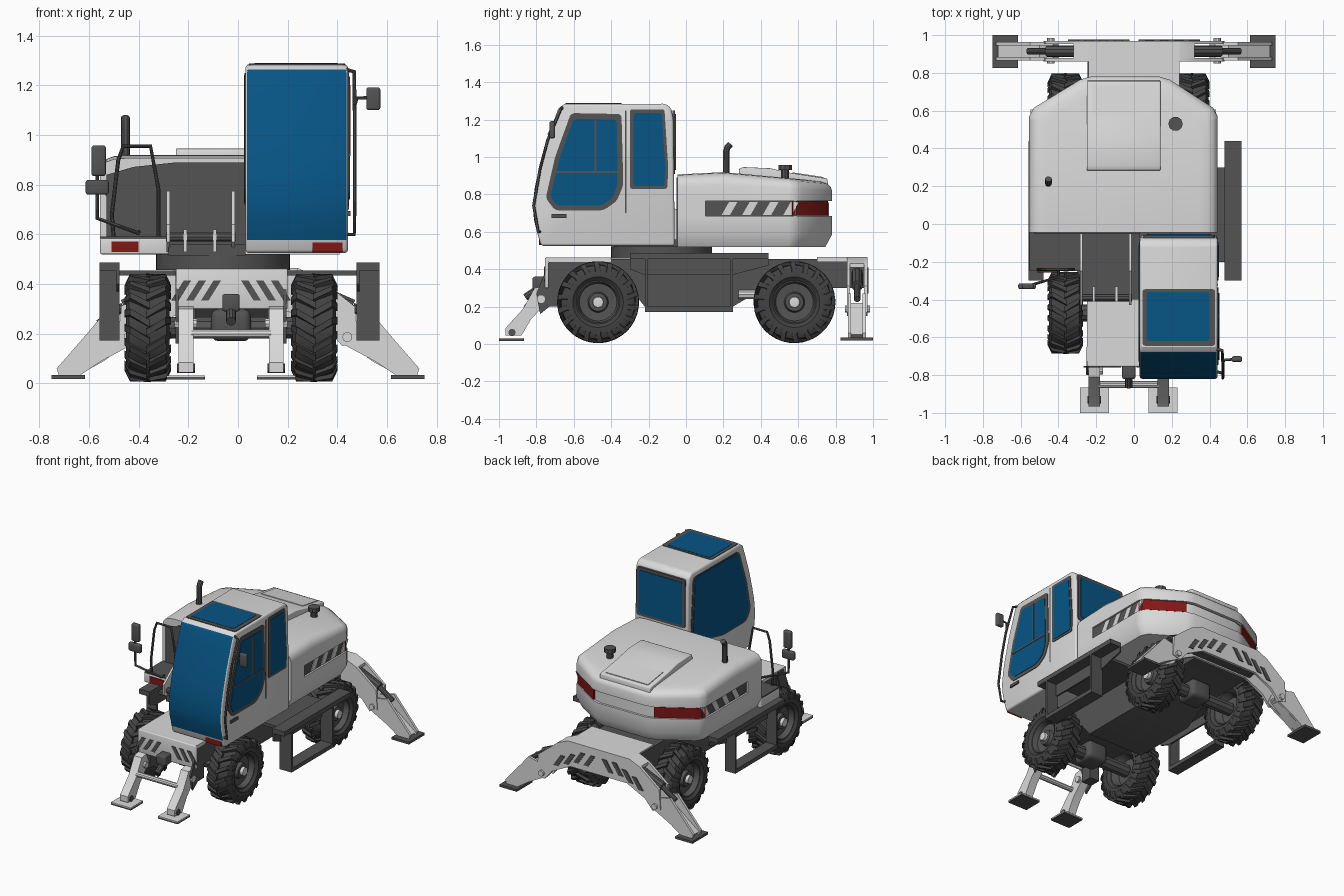
import bpy, bmesh, math
from mathutils import Vector, Matrix

if "Cube" in bpy.data.objects:
    bpy.data.objects.remove(bpy.data.objects["Cube"])

def material(name, c):
    m = bpy.data.materials.new(name); m.diffuse_color = (*c, 1); return m
WHITE = material("light grey paint", (.70, .70, .70))
DARK = material("dark grey", (.088, .088, .088))
TYRE = material("tyre grey", (.055, .055, .055))
BLUE = material("blue glass", (.002, .09, .235))
RED = material("red lamp", (.22, .008, .008))

def finish(name, bm, *mats):
    bmesh.ops.recalc_face_normals(bm, faces=bm.faces)
    me = bpy.data.meshes.new(name); bm.to_mesh(me); bm.free()
    for m in mats: me.materials.append(m)
    ob = bpy.data.objects.new(name, me); bpy.context.collection.objects.link(ob)
    return ob

def prism_bm(pts, axis, a, b, r=0, bev=0):
    put = {'x': lambda p, t: (t, p[0], p[1]), 'y': lambda p, t: (p[0], t, p[1]), 'z': lambda p, t: (p[0], p[1], t)}[axis]
    bm = bmesh.new()
    f = bm.faces.new([bm.verts.new(put(p, a)) for p in pts])
    if r: bmesh.ops.bevel(bm, geom=bm.verts[:], offset=r, segments=4, affect='VERTICES', profile=.5)
    ext = bmesh.ops.extrude_face_region(bm, geom=bm.faces[:])
    d = Vector(put((0, 0), b - a))
    bmesh.ops.translate(bm, verts=[v for v in ext['geom'] if isinstance(v, bmesh.types.BMVert)], vec=d)
    bmesh.ops.recalc_face_normals(bm, faces=bm.faces)
    if bev:
        es = [e for e in bm.edges if len(e.link_faces) == 2 and e.calc_face_angle() > .6]
        bmesh.ops.bevel(bm, geom=es, offset=bev, segments=3, affect='EDGES', profile=.5, clamp_overlap=True)
    return bm

def prism(name, pts, axis, a, b, mat, r=0, bev=0):
    return finish(name, prism_bm(pts, axis, a, b, r, bev), mat)

def box(name, x0, x1, y0, y1, z0, z1, mat, bev=0):
    return prism(name, [(x0, y0), (x1, y0), (x1, y1), (x0, y1)], 'z', z0, z1, mat, 0, bev)

def tube(name, pts, rad, mat, res=3):
    cu = bpy.data.curves.new(name, 'CURVE'); cu.dimensions = '3D'
    cu.bevel_depth = rad; cu.bevel_resolution = res; cu.use_fill_caps = True
    s = cu.splines.new('POLY'); s.points.add(len(pts) - 1)
    for p, q in zip(s.points, pts): p.co = (*q, 1)
    tmp = bpy.data.objects.new(name, cu); bpy.context.collection.objects.link(tmp)
    me = bpy.data.meshes.new_from_object(tmp); bpy.data.objects.remove(tmp)
    me.materials.clear(); me.materials.append(mat)
    ob = bpy.data.objects.new(name, me); bpy.context.collection.objects.link(ob)

def lathe(bm, prof, n=40):
    rows = [[bm.verts.new((x, -r * math.cos(t), r * math.sin(t))) for x, r in prof]
            for t in (2 * math.pi * i / n for i in range(n))]
    for i in range(n):
        p, q = rows[i], rows[(i + 1) % n]
        for k in range(len(prof) - 1): bm.faces.new((p[k], p[k + 1], q[k + 1], q[k]))
    bmesh.ops.remove_doubles(bm, verts=bm.verts[:], dist=1e-5)

# ---- wheels: lathed tyre with chevron lugs, dished rim, light hub
bm = bmesh.new()
lathe(bm, [(-.07, .115), (-.088, .135), (-.088, .175), (-.075, .197), (0, .203), (.075, .197), (.088, .175), (.088, .135), (.07, .115)])
for s in (-1, 1):
    for i in range(18):
        a0 = 2 * math.pi * (i + (.5 if s > 0 else 0)) / 18
        rows = []
        for x, da, rt, rb in ((-.006, 0, .219, .195), (.072, .22, .217, .185), (.094, .26, .172, .16)):
            rows.append([bm.verts.new((s * x, -r * math.cos(a0 + da + w), r * math.sin(a0 + da + w)))
                         for r, w in ((rb, 0), (rt, .02), (rt, .15), (rb, .17))])
        for p, q in zip(rows, rows[1:]):
            for k in range(4): bm.faces.new((p[k], p[(k + 1) % 4], q[(k + 1) % 4], q[k]))
        bm.faces.new(rows[0]); bm.faces.new(rows[-1])
tyre = finish("tyre", bm, TYRE)
bm = bmesh.new()
lathe(bm, [(.07, .122), (.072, .11), (.035, .10), (.03, .055), (.055, .048), (.06, 0), (-.02, 0), (-.02, .09), (-.07, .11), (-.07, .122)])
rim = finish("rim", bm, DARK)
bm = bmesh.new()
lathe(bm, [(.05, .03), (.078, .028), (.082, 0)], 20)
hub = finish("hub", bm, WHITE)
CX = -.028
first = True
for y in (-.47, .58):
    for s in (-1, 1):
        for part in (tyre, rim, hub):
            ob = part if first else part.copy()
            if not first: bpy.context.collection.objects.link(ob)
            ob.location = (CX + s * .335, y, .224)
            ob.rotation_euler.z = math.pi if s < 0 and part is not tyre else 0
        first = False
    tube("axle", [(CX - .3, y, .224), (CX + .3, y, .224)], .045, DARK)
    box("axle_housing", CX - .08, CX + .08, y - .08, y + .08, .17, .3, DARK, .03)

# ---- undercarriage
prism("chassis", [(-.72, .455), (.9, .455), (.9, .30), (.42, .30), (.25, .2), (-.22, .2), (-.3, .30), (-.72, .30)], 'x', -.245, .195, DARK)
box("front_deck", -.25, .2, -.745, -.4, .44, .462, WHITE)
box("front_panel", -.25, .2, -.755, -.735, .30, .462, WHITE, .006)
box("rear_deck", -.24, .24, .70, .97, .44, .465, WHITE)
tube("steering_drum", [(.2, .28, .265), (.2, .37, .265)], .025, WHITE)
for s in (-1, 1):  # hazard stripes on front panel and rear beam
    for i in range(3):
        x = .04 + i * .06
        prism("front_stripe", [(CX + s * x, .415), (CX + s * (x + .03), .415), (CX + s * (x + .08), .335), (CX + s * (x + .05), .335)], 'y', -.759, -.753, DARK)
    for i in range(4):
        x = .025 + i * .078
        z = .41 - max(0, i - 1) * .03
        prism("rear_stripe", [(s * x, z), (s * (x + .036), z), (s * (x + .09), z - .08), (s * (x + .054), z - .08)], 'y', .968, .976, DARK)
    # side steps
    w = .57 if s > 0 else .558
    x0, x1 = sorted((s * .478, s * w))
    box("step_ledge", x0, x1, -.30, .44, .455, .488, DARK)
    prism("step_skirt", [(-.30, .455), (-.30, .40), (-.22, .37), (.25, .37), (.44, .42), (.44, .455)], 'x', s * .478, s * .49, DARK)
    box("step_tread", x0, x1, -.22, .25, .172, .2, DARK)
    for y in (-.22, .235): box("step_end", x0, x1, y, y + .015, .19, .46, DARK)
    box("step_bracket", *sorted((s * .18, s * .48)), -.2, .3, .435, .455, DARK)
    # front stabiliser legs
    fx = CX + s * .182
    box("front_pivot_plate", fx - .038, fx + .038, -.73, -.65, .2, .45, DARK)
    prism("front_side_arm", [(-.65, .455), (-.725, .455), (-.80, .27), (-.78, .16), (-.73, .2)], 'x', fx + s * .03, fx + s * .042, DARK)
    prism("front_leg", [(-.73, .24), (-.76, .31), (-.81, .30), (-.87, .19), (-.965, .085), (-.965, .045), (-.88, .045), (-.83, .13)], 'x', fx - .03, fx + .03, WHITE)
    tube("front_leg_pin", [(fx - .045, -.775, .24), (fx + .045, -.775, .24)], .022, WHITE)
    tube("front_foot_pin", [(fx - .036, -.93, .062), (fx + .036, -.93, .062)], .02, DARK)
    box("front_foot", fx - .077, fx + .077, -1, -.865, .026, .033, WHITE)
    box("front_foot_sole", fx - .077, fx + .077, -1, -.865, .016, .026, DARK)
    # rear outriggers
    for y in (.865, .945):
        prism("rear_leg_plate", [(s * .40, .17), (s * .43, .24), (s * .55, .27), (s * .60, .21), (s * .73, .06), (s * .72, .03), (s * .64, .03), (s * .55, .09)], 'y', y, y + .018, WHITE)
    prism("rear_leg_web", [(s * .42, .18), (s * .5, .22), (s * .72, .05), (s * .64, .035), (s * .54, .09)], 'y', .88, .95, WHITE)
    tube("rear_leg_pin", [(s * .44, .85, .187), (s * .44, .985, .187)], .02, WHITE)
    tube("rear_ram", [(s * .3, .915, .38), (s * .46, .915, .31)], .03, DARK)
    tube("rear_ram_rod", [(s * .46, .915, .31), (s * .56, .915, .24)], .018, DARK)
    box("rear_foot", *sorted((s * .615, s * .75)), .825, 1, .018, .034, DARK)
tube("front_cross_tube", [(CX - .16, -.85, .2), (CX + .16, -.85, .2)], .018, WHITE)
tube("hitch_rod", [(CX, -.74, .33), (CX, -.86, .25)], .02, DARK)
box("hitch_block", CX - .035, CX + .035, -.82, -.74, .29, .36, DARK, .01)
half = [(.24, .465), (.32, .43), (.47, .31), (.48, .17), (.42, .15), (.36, .22), (.22, .29)]
loop = half + [(-x, z) for x, z in half[::-1]]
prism("rear_beam_back", loop, 'y', .952, .97, WHITE)
prism("rear_beam_front", loop, 'y', .86, .878, WHITE)
prism("rear_beam_top", [(-.32, .43), (-.24, .465), (.24, .465), (.32, .43), (.32, .41), (-.32, .41)], 'y', .86, .97, WHITE)
box("rear_beam_core", -.24, .24, .87, .96, .3, .45, DARK)
bm = bmesh.new()
lathe(bm, [(0, 0), (0, .27), (.065, .27), (.065, 0)], 48)
ring = finish("slew_ring", bm, DARK)
ring.matrix_world = Matrix.Translation((-.06, -.13, .457)) @ Matrix.Rotation(-math.pi / 2, 4, 'Y')

# ---- upper body: lofted outline, softened rear corners, recessed band
def outline(d):
    c = [(-.555 + d, -.045), (.443 - d, -.045), (.443 - d, .60 - d * .4), (.165 - d * .4, .78 - d), (-.26 + d * .4, .78 - d), (-.555 + d, .60 - d * .4)]
    c = [Vector(p) for p in c]
    out = c[:2]
    for k in range(2, 6):
        for n in (c[k - 1], c[(k + 1) % 6]): out.append(c[k] + (n - c[k]).normalized() * .03)
    return [tuple(p) for p in out]

def loft(name, levels, mat):
    bm = bmesh.new()
    rings = [[bm.verts.new((x, y, z)) for x, y in outline(d)] for z, d in levels]
    n = len(rings[0])
    for p, q in zip(rings, rings[1:]):
        for k in range(n): bm.faces.new((p[k], p[(k + 1) % n], q[(k + 1) % n], q[k]))
    bm.faces.new(rings[0]); bm.faces.new(rings[-1])
    for y in (.2, .55):
        bmesh.ops.bisect_plane(bm, geom=bm.verts[:] + bm.edges[:] + bm.faces[:], plane_co=(0, y, 0), plane_no=(0, 1, 0))
    for v in bm.verts:  # crown the roof
        y = v.co.y
        if v.co.z > .78: v.co.z += (v.co.z - .765) / .14 * (.012 - .09 * max(0, y - .2) - .05 * max(0, .2 - y))
    return finish(name, bm, mat)
loft("lower_body", [(.52, .035), (.585, 0), (.685, 0)], WHITE)
loft("body_band", [(.68, .015), (.757, .015)], WHITE)
loft("body_band_gap", [(.75, .02), (.77, .02)], DARK)
loft("upper_body", [(.765, 0), (.845, 0), (.872, .007), (.892, .025), (.903, .055), (.907, .10)], WHITE)
box("body_front_band", -.555, .443, -.045, .105, .68, .77, WHITE)
o, i = outline(.004), outline(.025)
for k in (2, 7): prism("tail_lamp", o[k:k + 3] + i[k:k + 3][::-1], 'z', .688, .762, RED)
for side, x0, x1 in ((1, .42, .431), (-1, -.543, -.532)):
    box("side_grille", x0, x1, .1, .59, .684, .767, DARK)
    for k in range(4):
        y = .19 + k * .11
        prism("side_stripe", [(y, .69), (y + .045, .69), (y + .085, .76), (y + .04, .76)], 'x', x0 + side * .004, x1 + side * .004, WHITE)
prism("front_bulkhead", [(-.53, .53), (.03, .53), (.03, .89), (-.25, .89), (-.42, .872), (-.53, .84)], 'y', -.052, -.04, DARK)
prism("engine_lid", [(.28, .89), (.285, .94), (.31, .946), (.45, .94), (.56, .915), (.755, .885), (.76, .85)], 'x', -.25, .14, WHITE, bev=.006)
prism("lid_panel", [(.57, .905), (.57, .918), (.735, .893), (.735, .88)], 'x', -.22, .105, WHITE)
tube("exhaust", [(-.453, .215, .88), (-.453, .215, 1.03), (-.453, .222, 1.052), (-.453, .238, 1.07)], .018, DARK)
tube("air_intake_stem", [(.22, .53, .87), (.22, .53, .935)], .022, DARK)
tube("air_intake_cap", [(.22, .53, .93), (.22, .53, .958)], .038, DARK)

# ---- left platform, boom bracket
box("left_platform", -.555, -.28, -.25, -.04, .52, .585, WHITE, .006)
box("left_platform_top", -.553, -.28, -.25, -.045, .583, .592, DARK)
box("boom_floor", -.28, .03, -.40, -.04, .515, .56, DARK)
box("left_front_lamp", -.51, -.4, -.256, -.248, .53, .572, RED)
for x in (-.287, -.027):
    prism("boom_bracket", [(-.05, .53), (-.37, .53), (-.43, .57), (-.43, .64), (-.25, .775), (-.17, .775), (-.05, .72)], 'x', x, x + .014, WHITE)
for x in (-.22, -.1): box("boom_lug", x, x + .014, -.41, -.33, .53, .62, WHITE)
tube("bracket_pin", [(-.29, -.39, .59), (-.01, -.39, .59)], .02, DARK)

# ---- cab: side profile with blue windscreen faces
bm = prism_bm([(-.06, .525), (-.775, .525), (-.79, .577), (-.812, .66), (-.82, .74), (-.808, .84), (-.785, .94), (-.752, 1.06), (-.715, 1.17),
               (-.682, 1.262), (-.65, 1.283), (-.11, 1.285), (-.078, 1.26), (-.068, 1.2)], 'x', .03, .443, bev=.014)
for f in bm.faces:
    c = f.calc_center_median()
    if f.normal.y < -.5 and abs(f.normal.x) < .5 and .577 < c.z < 1.265: f.material_index = 1
finish("cab", bm, WHITE, BLUE)
door = [(-.615, 1.235), (-.345, 1.23), (-.335, .85), (-.37, .765), (-.44, .715), (-.70, .715), (-.75, .78), (-.70, 1.0)]
glass = [(-.60, 1.205), (-.37, 1.2), (-.365, .855), (-.39, .785), (-.45, .74), (-.69, .74), (-.725, .79), (-.675, 1.0)]
prism("door_frame", door, 'x', .44, .447, DARK, r=.02)
prism("door_glass", glass, 'x', .443, .45, BLUE, r=.02)
box("door_bar", .443, .453, -.49, -.478, .92, 1.2, DARK)
box("door_rail", .443, .453, -.70, -.365, .915, .926, DARK)
box("door_handle", .44, .452, -.72, -.64, .675, .695, DARK)
box("door_seam", .44, .446, -.325, -.318, .70, 1.25, DARK)
prism("rear_side_frame", [(-.30, 1.255), (-.115, 1.255), (-.095, .94), (-.10, .83), (-.30, .83)], 'x', .44, .447, DARK, r=.012)
prism("rear_side_glass", [(-.28, 1.235), (-.13, 1.235), (-.11, .94), (-.115, .845), (-.28, .845)], 'x', .443, .45, BLUE, r=.012)
left = [(-.63, 1.245), (-.12, 1.25), (-.09, .80), (-.45, .72), (-.71, .72), (-.76, .79), (-.715, 1.0)]
prism("left_frame", left, 'x', .027, .033, DARK, r=.03)
prism("left_glass", [(y * .93 - .027, .03 + z * .97) for y, z in left], 'x', .024, .03, BLUE, r=.03)
prism("roof_frame", [(.045, -.645), (.43, -.645), (.43, -.345), (.045, -.345)], 'z', 1.28, 1.288, DARK, r=.015)
prism("roof_glass", [(.067, -.62), (.40, -.62), (.40, -.36), (.067, -.36)], 'z', 1.283, 1.29, BLUE, r=.015)
prism("back_frame", [(.05, .91), (.425, .91), (.425, 1.25), (.05, 1.25)], 'y', -.073, -.058, DARK, r=.015)
prism("back_glass", [(.07, .93), (.405, .93), (.405, 1.23), (.07, 1.23)], 'y', -.07, -.054, BLUE, r=.015)
box("cab_front_lamp", .3, .42, -.787, -.765, .53, .572, RED)

# ---- handrails and mirrors
tube("cab_rail", [(.43, -.78, .6), (.468, -.79, .6), (.47, -.815, .74), (.47, -.78, .94), (.47, -.74, 1.09), (.468, -.67, 1.255), (.43, -.66, 1.265)], .008, DARK)
tube("right_mirror_arm", [(.47, -.735, 1.12), (.48, -.72, 1.15), (.54, -.715, 1.15)], .007, DARK)
box("right_mirror", .517, .573, -.73, -.70, 1.10, 1.192, DARK, .01)
tube("left_rail", [(-.32, -.24, .58), (-.32, -.24, .78), (-.352, -.24, .955), (-.462, -.24, .955), (-.482, -.24, .9), (-.508, -.24, .68), (-.5, -.24, .58)], .008, DARK)
tube("left_mirror_arm", [(-.4, -.25, .61), (-.40, -.28, .605), (-.567, -.33, .665), (-.567, -.33, .9)], .008, DARK)
box("left_mirror_upper", -.59, -.532, -.345, -.315, .835, .958, DARK, .01)
box("left_mirror_lower", -.613, -.52, -.345, -.315, .76, .82, DARK, .01)

bpy.ops.object.select_all(action='SELECT')
bpy.context.view_layer.objects.active = tyre
bpy.ops.object.shade_smooth_by_angle(angle=math.radians(32))

for m in bpy.data.materials:
    if m.users and not m.is_grease_pencil:
        m.use_nodes = True
        m.node_tree.nodes["Principled BSDF"].inputs["Base Color"].default_value = m.diffuse_color
